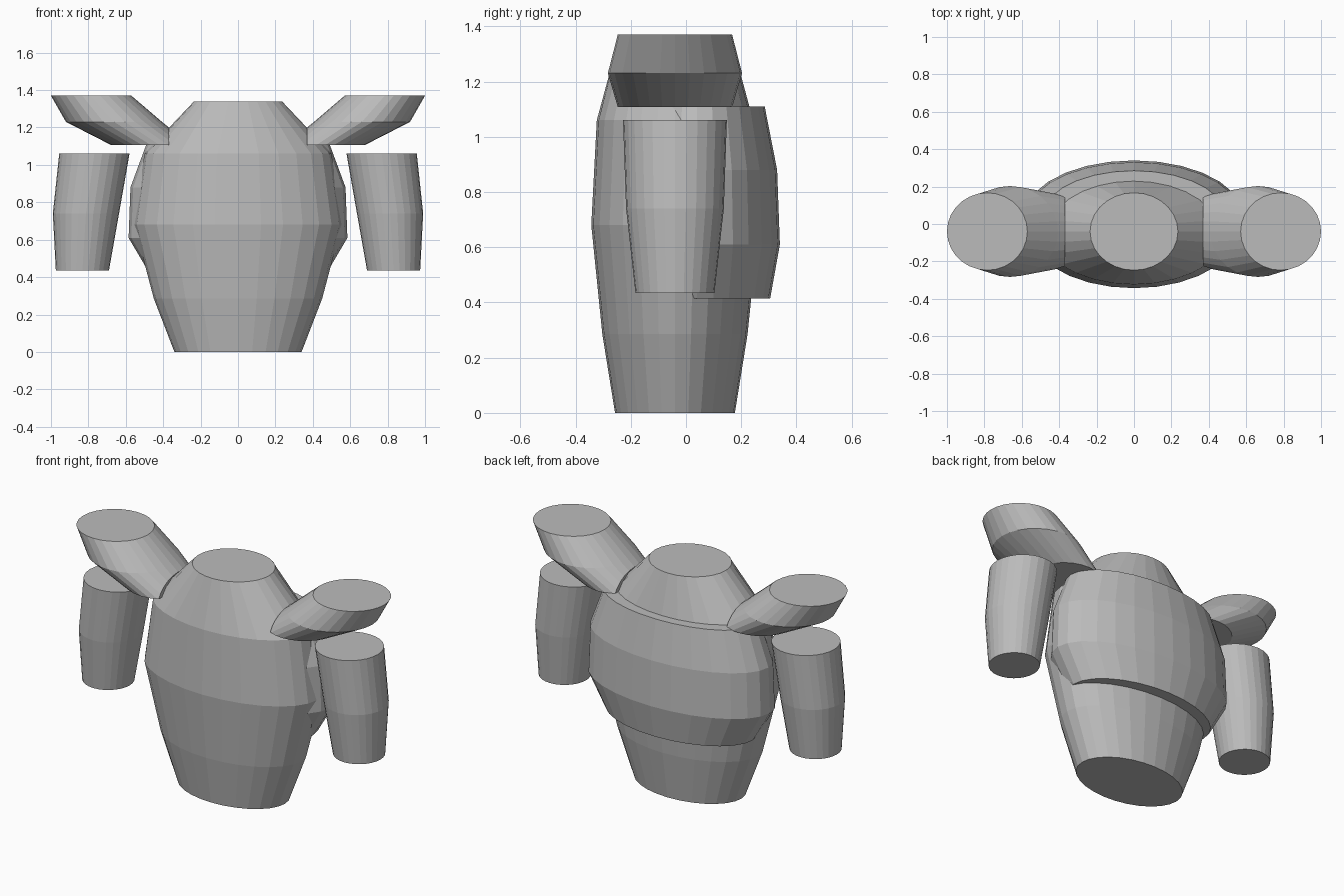
import bpy
import bmesh
from math import cos, sin, tau

cube = bpy.data.objects.get("Cube")
if cube:
    bpy.data.objects.remove(cube, do_unlink=True)

grey = bpy.data.materials.new("plain_grey")
grey.use_nodes = True
colour = (0.5, 0.5, 0.5, 1)
grey.diffuse_color = colour
grey.node_tree.nodes["Principled BSDF"].inputs["Base Color"].default_value = colour

SIDES = 28
MID_Y = -0.04


def loft(name, rings, cut_x=None):
    """Stack of level ellipses (z, centre x, centre y, half x, half y), capped."""
    bm = bmesh.new()
    loops = []
    for z, cx, cy, rx, ry in rings:
        loops.append([bm.verts.new((cx + rx * sin(tau * i / SIDES),
                                    cy + ry * cos(tau * i / SIDES), z))
                      for i in range(SIDES)])
    for low, high in zip(loops, loops[1:]):
        for i in range(SIDES):
            j = (i + 1) % SIDES
            bm.faces.new((low[i], low[j], high[j], high[i]))
    bm.faces.new(loops[0])
    bm.faces.new(loops[-1])
    # Trim the inner end flat
    if cut_x is not None:
        side = 1 if cut_x > 0 else -1
        bmesh.ops.bisect_plane(bm, geom=bm.verts[:] + bm.edges[:] + bm.faces[:],
                               plane_co=(cut_x, 0, 0), plane_no=(-side, 0, 0),
                               clear_outer=True)
        rim = [e for e in bm.edges if e.is_boundary]
        bmesh.ops.holes_fill(bm, edges=rim, sides=0)
    bmesh.ops.recalc_face_normals(bm, faces=bm.faces[:])
    mesh = bpy.data.meshes.new(name)
    bm.to_mesh(mesh)
    bm.free()
    mesh.materials.append(grey)
    obj = bpy.data.objects.new(name, mesh)
    bpy.context.collection.objects.link(obj)
    return obj


# Barrel-shaped torso
loft("torso", [(z, 0, MID_Y, rx, ry) for z, rx, ry in (
    (0, 0.34, 0.217), (0.285, 0.45, 0.263), (0.68, 0.555, 0.303),
    (1.06, 0.5, 0.283), (1.34, 0.235, 0.207))])

# Wider shell wrapped around the back
loft("back_shell", [(z, 0, 0.04, rx, ry) for z, rx, ry in (
    (0.415, 0.47, 0.265), (0.61, 0.585, 0.3),
    (0.88, 0.575, 0.29), (1.11, 0.49, 0.245))])

# Slanted shoulders and separate hanging arms
for side, label in ((1, "left"), (-1, "right")):
    loft(label + "_shoulder", [(z, side * cx, MID_Y, rx, ry) for z, cx, rx, ry in (
        (1.107, 0.468, 0.212, 0.207), (1.23, 0.663, 0.257, 0.243),
        (1.37, 0.785, 0.215, 0.207))], side * 0.37)
    loft(label + "_arm", [(z, side * cx, MID_Y, rx, ry) for z, cx, rx, ry in (
        (0.435, 0.832, 0.142, 0.143), (0.74, 0.813, 0.177, 0.177),
        (1.06, 0.768, 0.188, 0.188))])
